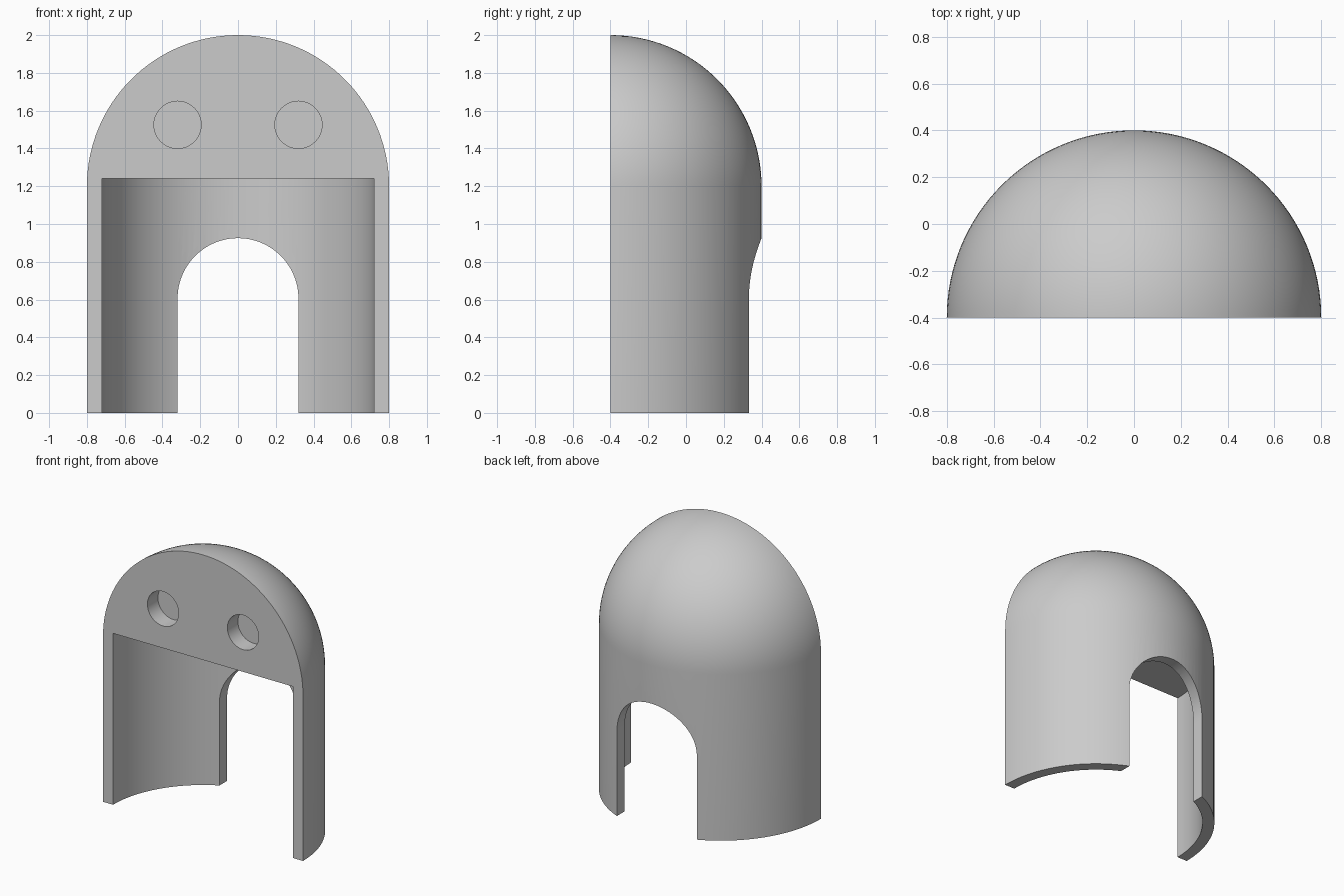
import bpy, bmesh, math
from mathutils import Matrix, Vector

if "Cube" in bpy.data.objects:
    bpy.data.objects.remove(bpy.data.objects["Cube"])

R, R_IN = 0.8, 0.72          # outer and inner wall radius
FRONT = -0.4                 # plane of the flat front
SPRING, CEILING = 1.2, 1.24  # dome base and cavity ceiling

grey = bpy.data.materials.new("plain_grey")
grey.use_nodes = True
colour = (0.6, 0.6, 0.6, 1)
grey.diffuse_color = colour
grey.node_tree.nodes["Principled BSDF"].inputs["Base Color"].default_value = colour


def make_object(name, bm):
    bmesh.ops.recalc_face_normals(bm, faces=bm.faces)
    mesh = bpy.data.meshes.new(name)
    bm.to_mesh(mesh)
    bm.free()
    obj = bpy.data.objects.new(name, mesh)
    bpy.context.collection.objects.link(obj)
    obj.data.materials.append(grey)
    return obj


def prism(name, outline, y0, y1):
    """Extrude an x-z outline from y0 to y1."""
    bm = bmesh.new()
    face = bm.faces.new([bm.verts.new((x, y0, z)) for x, z in outline])
    new = bmesh.ops.extrude_face_region(bm, geom=[face])["geom"]
    verts = [v for v in new if isinstance(v, bmesh.types.BMVert)]
    bmesh.ops.translate(bm, verts=verts, vec=(0, y1 - y0, 0))
    return make_object(name, bm)


def arc(cx, cz, r, start, end, steps):
    angles = [start + (end - start) * i / steps for i in range(steps + 1)]
    return [(cx + r * math.cos(a), cz + r * math.sin(a)) for a in angles]


# Domed half shell: revolve the wall profile half a turn, then cap the front
profile = [(0, CEILING), (R_IN, CEILING), (R_IN, 0), (R, 0)]
profile += arc(0, SPRING, R, 0, math.pi / 2, 32)
bm = bmesh.new()
verts = [bm.verts.new((x, FRONT, z)) for x, z in profile]
edges = [bm.edges.new(pair) for pair in zip(verts, verts[1:])]
bmesh.ops.spin(bm, geom=verts + edges, cent=(0, FRONT, 0), axis=(0, 0, 1),
               angle=math.pi, steps=64)
bmesh.ops.remove_doubles(bm, verts=bm.verts, dist=0.0001)
bmesh.ops.dissolve_degenerate(bm, edges=bm.edges, dist=0.0001)
bmesh.ops.holes_fill(bm, edges=[e for e in bm.edges if e.is_boundary], sides=0)
shell = make_object("domed_shell", bm)

# Arched doorway through the back wall
doorway = [(-0.32, -0.1), (0.32, -0.1)] + arc(0, 0.605, 0.32, 0, math.pi, 48)
cutters = [prism("doorway_cutter", doorway, -0.1, 0.6)]

# Two blind round sockets in the front
for side, x in (("right", -0.32), ("left", 0.32)):
    circle = arc(x, 1.525, 0.125, 0, math.tau, 48)[:-1]
    cutters.append(prism(side + "_socket_cutter", circle, FRONT - 0.1, FRONT + 0.12))

bpy.context.view_layer.objects.active = shell
for cutter in cutters:
    cutter.hide_render = True
    mod = shell.modifiers.new(cutter.name, 'BOOLEAN')
    mod.operation = 'DIFFERENCE'
    mod.solver = 'EXACT'
    mod.object = cutter
    bpy.ops.object.modifier_apply(modifier=mod.name)
    bpy.data.objects.remove(cutter)

# Smooth the curved surfaces, keep the cut edges crisp
bpy.ops.object.select_all(action='DESELECT')
shell.select_set(True)
bpy.ops.object.shade_smooth_by_angle(angle=math.radians(30))
